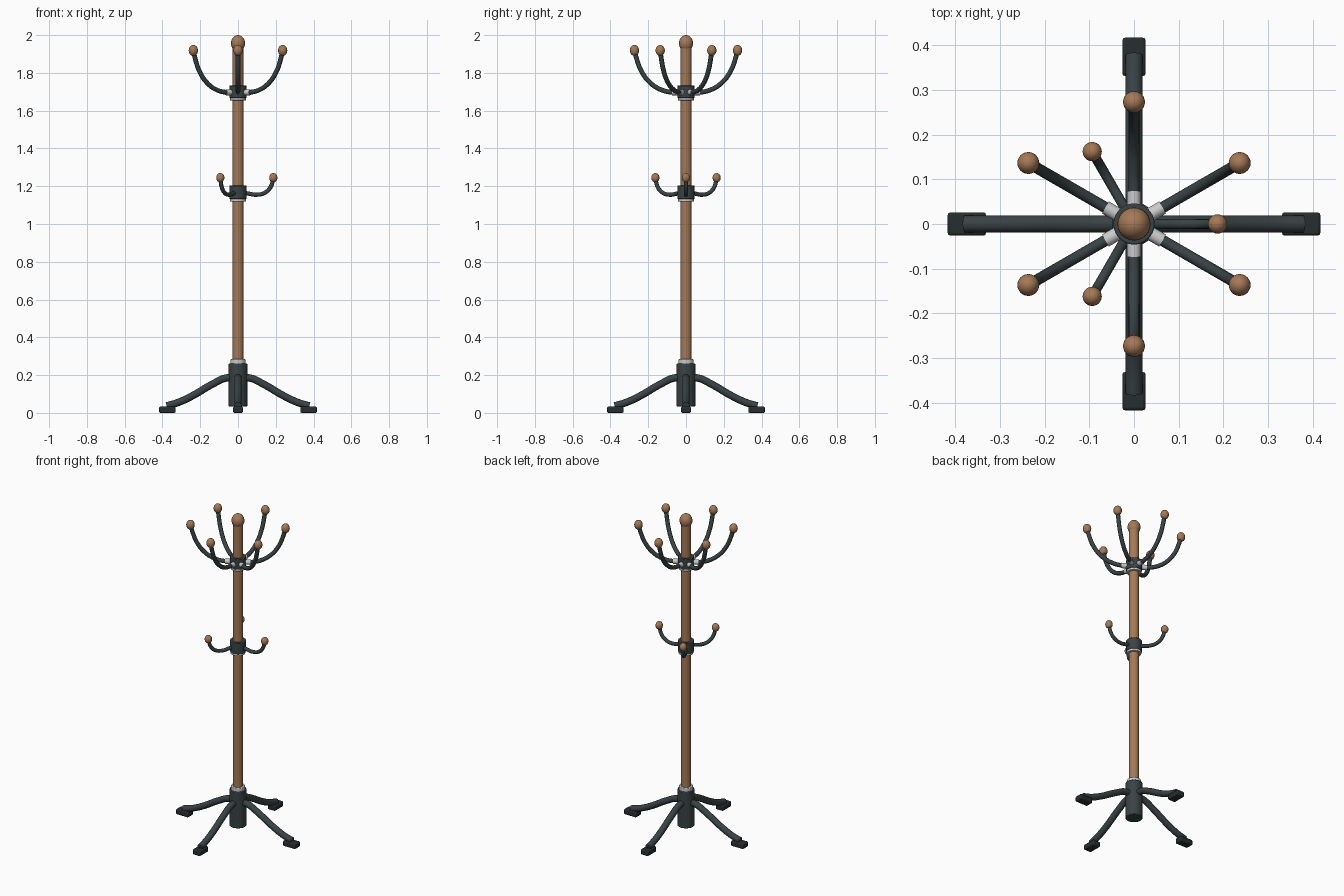
import bpy
from math import radians, cos, sin, pi

if "Cube" in bpy.data.objects:
    bpy.data.objects.remove(bpy.data.objects["Cube"])


def material(name, rgb):
    m = bpy.data.materials.new(name)
    m.diffuse_color = (*rgb, 1)
    m.use_nodes = True
    m.node_tree.nodes["Principled BSDF"].inputs["Base Color"].default_value = m.diffuse_color
    return m


WOOD = material("wood", (0.38, 0.19, 0.095))
IRON = material("dark_iron", (0.042, 0.055, 0.058))
RUBBER = material("dark_rubber", (0.02, 0.026, 0.026))


def finish(ob, name, mat, smooth=True):
    ob.name = name
    if mat:
        ob.data.materials.append(mat)
    if smooth:
        bpy.ops.object.shade_smooth_by_angle(angle=radians(35))
    return ob


def bevel(ob, width, segments=2):
    mod = ob.modifiers.new("bevel", "BEVEL")
    mod.width, mod.segments = width, segments
    mod.limit_method = "ANGLE"


def cylinder(name, r, z0, z1, mat, edge=0.003):
    bpy.ops.mesh.primitive_cylinder_add(vertices=32, radius=r, depth=z1 - z0,
                                        location=(0, 0, (z0 + z1) / 2))
    ob = finish(bpy.context.object, name, mat)
    if edge:
        bevel(ob, edge)


def knob(name, r, rz, loc):
    bpy.ops.mesh.primitive_uv_sphere_add(segments=24, ring_count=14, radius=1, location=loc)
    ob = bpy.context.object
    ob.scale = (r, r, rz)
    bpy.ops.object.transform_apply(location=False, rotation=False, scale=True)
    finish(ob, name, WOOD)


def tube(name, path, r, angle, mat):
    """Round bar along a smooth (radius, height) path, turned around the pole."""
    cu = bpy.data.curves.new(name, "CURVE")
    cu.dimensions = "3D"
    cu.bevel_depth, cu.bevel_resolution = r, 4
    cu.use_fill_caps = True
    cu.resolution_u = 8
    sp = cu.splines.new("BEZIER")
    sp.bezier_points.add(len(path) - 1)
    for p, (x, z) in zip(sp.bezier_points, path):
        p.co = (x, 0, z)
        p.handle_left_type = p.handle_right_type = "AUTO"
    ob = bpy.data.objects.new(name, cu)
    bpy.context.collection.objects.link(ob)
    ob.rotation_euler.z = angle
    bpy.ops.object.select_all(action="DESELECT")
    ob.select_set(True)
    bpy.context.view_layer.objects.active = ob
    bpy.ops.object.convert(target="MESH")
    finish(bpy.context.object, name, mat)


# Centre pole with finial
cylinder("pole", 0.029, 0.25, 1.955, WOOD, 0)
knob("pole_finial", 0.037, 0.043, (0, 0, 1.957))

# Base hub and its trim ring
cylinder("base_hub", 0.049, 0.034, 0.262, IRON)
cylinder("base_ring", 0.040, 0.255, 0.284, None)

# Hook collars with trim rings beneath
for name, z0, z1 in (("upper", 1.667, 1.733), ("lower", 1.132, 1.203)):
    cylinder(name + "_collar", 0.046, z0, z1, IRON)
    cylinder(name + "_collar_ring", 0.042, z0 - 0.013, z0 + 0.004, None, 0.002)

# Four curved legs with block feet
LEG = [(0.02, 0.186), (0.07, 0.183), (0.13, 0.155), (0.25, 0.086), (0.32, 0.054), (0.378, 0.037)]
for i in range(4):
    a = i * pi / 2
    tube(f"leg_{i + 1}", LEG, 0.0195, a, IRON)
    bpy.ops.mesh.primitive_cube_add(size=1, location=(0.374 * cos(a), 0.374 * sin(a), 0.0165))
    foot = bpy.context.object
    foot.scale = (0.086, 0.052, 0.033)
    bpy.ops.object.transform_apply(location=False, rotation=False, scale=True)
    foot.rotation_euler.z = a
    finish(foot, f"foot_{i + 1}", RUBBER)
    bevel(foot, 0.006)

# Six tall upper hooks with ferrules
UPPER = [(0.02, 1.697), (0.07, 1.697), (0.13, 1.71), (0.19, 1.748), (0.235, 1.807),
         (0.26, 1.87), (0.272, 1.915)]
for i in range(6):
    a = radians(30 + 60 * i)
    tube(f"upper_hook_{i + 1}", UPPER, 0.0125, a, IRON)
    tube(f"upper_ferrule_{i + 1}", [(0.03, 1.697), (0.074, 1.697)], 0.0155, a, None)
    knob(f"upper_hook_knob_{i + 1}", 0.0245, 0.029, (0.273 * cos(a), 0.273 * sin(a), 1.919))

# Three short lower hooks
LOWER = [(0.02, 1.168), (0.055, 1.161), (0.1, 1.155), (0.145, 1.167), (0.175, 1.2), (0.186, 1.24)]
for i in range(3):
    a = radians(120 * i)
    tube(f"lower_hook_{i + 1}", LOWER, 0.011, a, IRON)
    knob(f"lower_hook_knob_{i + 1}", 0.0215, 0.025, (0.187 * cos(a), 0.187 * sin(a), 1.245))
